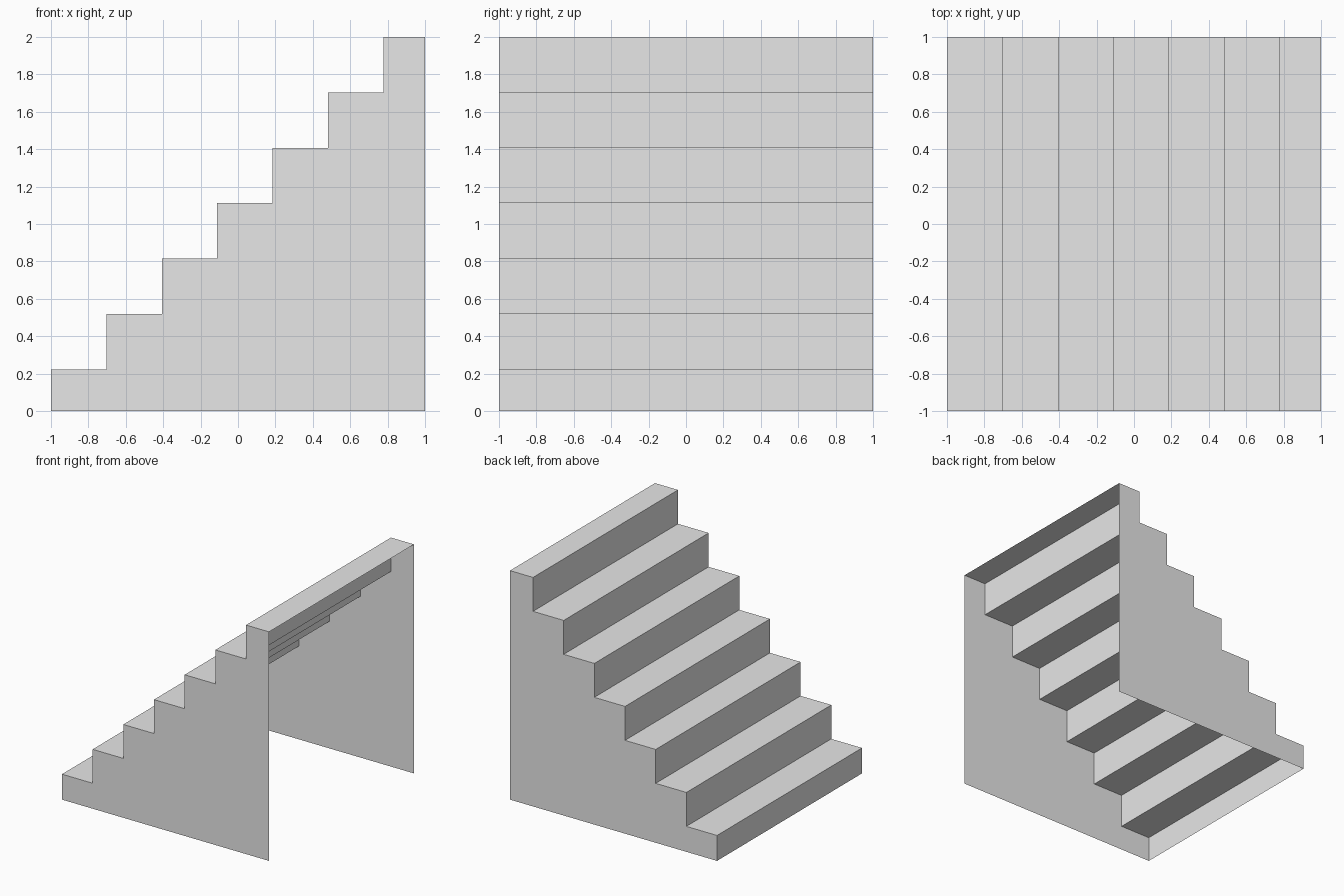
import bpy
import bmesh

cube = bpy.data.objects.get("Cube")
if cube:
    bpy.data.objects.remove(cube, do_unlink=True)

STEPS = 7
PITCH = 0.2963            # tread depth and riser height
TOP_DEPTH = 0.2222        # shorter top tread and first riser

grey = bpy.data.materials.new("light_grey")
grey.use_nodes = True
grey.diffuse_color = (0.8, 0.8, 0.8, 1)
grey.node_tree.nodes["Principled BSDF"].inputs["Base Color"].default_value = (0.8, 0.8, 0.8, 1)

# Stepped profile, from the foot of the first riser to the top edge
profile = []
for i in range(STEPS):
    x = -1 + i * PITCH
    profile.append((x, max(0, TOP_DEPTH + (i - 1) * PITCH)))
    profile.append((x, TOP_DEPTH + i * PITCH))
profile[0] = (-1, 0)
profile[-1] = (profile[-1][0], 2)
profile.append((1, 2))


def make_part(name, build):
    bm = bmesh.new()
    build(bm)
    mesh = bpy.data.meshes.new(name)
    bm.to_mesh(mesh)
    bm.free()
    mesh.materials.append(grey)
    obj = bpy.data.objects.new(name, mesh)
    bpy.context.collection.objects.link(obj)


# Thin treads and risers, open underneath and at the tall end
def build_steps(bm):
    front = [bm.verts.new((x, -1, z)) for x, z in profile]
    back = [bm.verts.new((x, 1, z)) for x, z in profile]
    for i in range(len(profile) - 1):
        bm.faces.new((front[i], front[i + 1], back[i + 1], back[i]))
    for face in bm.faces:
        face.normal_update()
        if face.normal.z - face.normal.x < 0:
            face.normal_flip()


# Flat stepped side wall
def build_wall(side):
    def build(bm):
        face = bm.faces.new([bm.verts.new((x, side, z)) for x, z in profile + [(1, 0)]])
        face.normal_update()
        if face.normal.y * side < 0:
            face.normal_flip()
    return build


make_part("steps", build_steps)
make_part("front_wall", build_wall(-1))
make_part("back_wall", build_wall(1))
